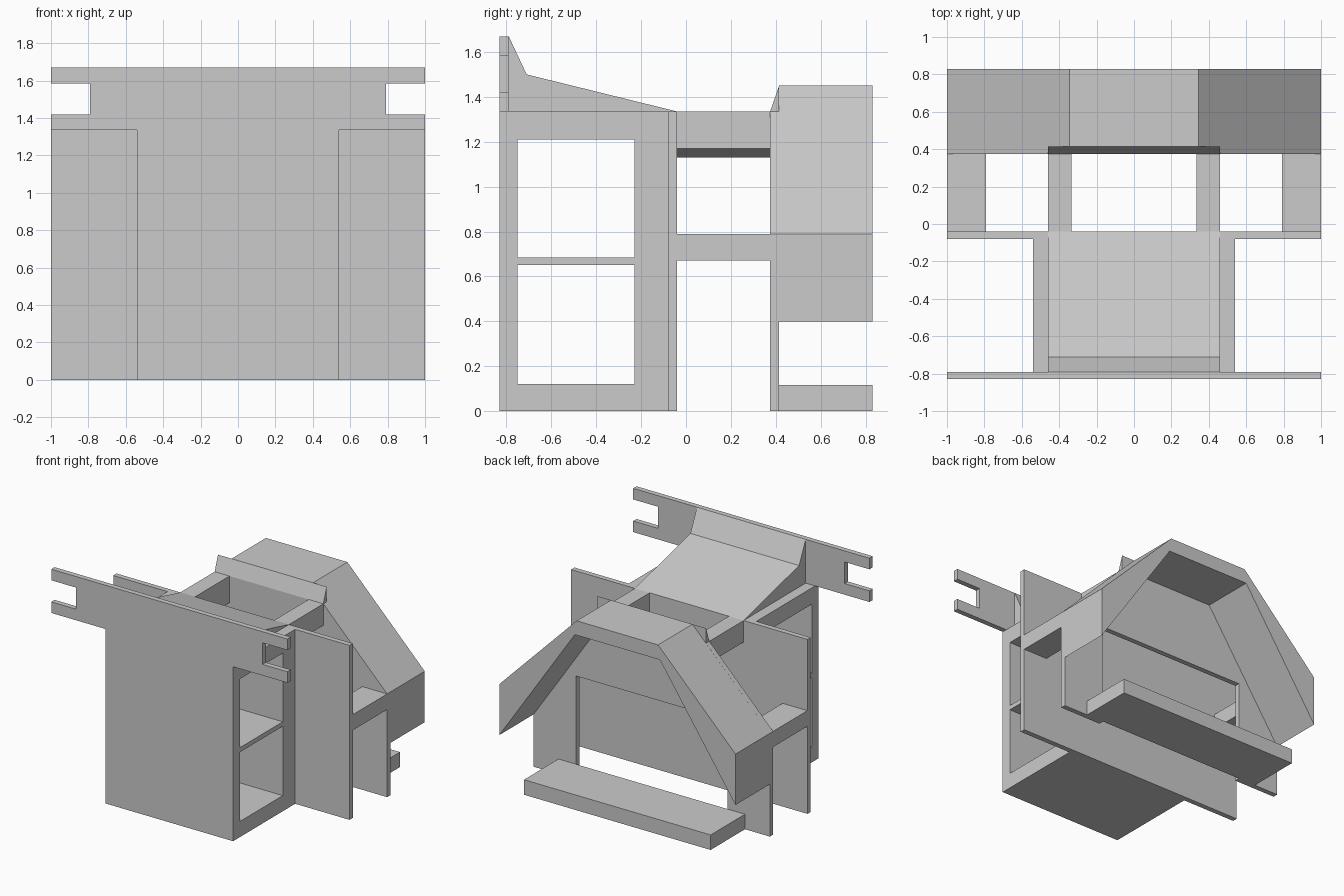
import bpy, bmesh
from mathutils import Vector

cube = bpy.data.objects.get("Cube")
if cube:
    bpy.data.objects.remove(cube, do_unlink=True)

GREY = (0.6, 0.6, 0.6, 1)
grey = bpy.data.materials.new("plain_grey")
grey.use_nodes = True
grey.diffuse_color = GREY
grey.node_tree.nodes["Principled BSDF"].inputs["Base Color"].default_value = GREY


def prism(name, axis, start, end, *loops):
    """Extrude an outline (plus optional hole outlines) along x or y."""
    bm = bmesh.new()
    edges = []
    for loop in loops:
        vs = [bm.verts.new((start, u, v) if axis == "x" else (u, start, v)) for u, v in loop]
        edges += [bm.edges.new((vs[i - 1], vs[i])) for i in range(len(vs))]
    way = Vector((1, 0, 0)) if axis == "x" else Vector((0, 1, 0))
    bmesh.ops.triangle_fill(bm, edges=edges, use_beauty=True, normal=way)
    out = bmesh.ops.extrude_face_region(bm, geom=bm.faces[:])
    moved = [g for g in out["geom"] if isinstance(g, bmesh.types.BMVert)]
    bmesh.ops.translate(bm, verts=moved, vec=way * (end - start))
    bmesh.ops.recalc_face_normals(bm, faces=bm.faces[:])
    mesh = bpy.data.meshes.new(name)
    bm.to_mesh(mesh)
    bm.free()
    mesh.materials.append(grey)
    obj = bpy.data.objects.new(name, mesh)
    bpy.context.collection.objects.link(obj)
    return obj


def rect(u0, u1, v0, v1):
    return [(u0, v0), (u1, v0), (u1, v1), (u0, v1)]


def mirrored(half):
    """Complete a right-hand half outline with its mirror image."""
    return half + [(-u, v) for u, v in reversed(half)]


DECK = 1.335      # height of the block and side panels
SEAT = 0.79       # height of the side seats and the arch shoulders
FRONT, BACK = -0.83, 0.83
PLATE = -0.79     # rear of the front plate
WALL = -0.04      # rear of the block
PANEL, ARCH = 0.375, 0.415

# Front plate with a notched crossbar
prism("front_plate", "y", FRONT, PLATE, mirrored([
    (0.54, 0), (0.54, DECK), (1, DECK), (1, 1.42), (0.79, 1.42),
    (0.79, 1.585), (1, 1.585), (1, 1.67)]))

# Main block with two openings running through it
prism("main_block", "x", -0.54, 0.54, rect(PLATE, WALL, 0, DECK),
      rect(-0.75, -0.23, 0.12, 0.65), rect(-0.75, -0.23, 0.685, 1.21))

# Sloping top of the block
prism("sloped_top", "x", -0.46, 0.46,
      [(PLATE, DECK), (WALL, DECK), (-0.71, 1.5), (PLATE, 1.67)])

# Side pieces, one set on each side
for side, s in (("left", 1), ("right", -1)):
    prism(side + "_wing_panel", "y", -0.08, WALL, rect(0.54 * s, s, 0, DECK))
    prism(side + "_seat", "y", WALL, PANEL, rect(0.79 * s, s, 0.67, SEAT))
    prism(side + "_arm", "y", WALL, PANEL, [
        (0.335 * s, 1.13), (0.46 * s, 1.17), (0.46 * s, DECK), (0.335 * s, DECK)])

# Rear panel standing on two legs, with a tilted lip on top
prism("rear_panel", "y", PANEL, ARCH, mirrored([
    (0.64, SEAT), (0.64, 0), (1, 0), (1, SEAT), (0.46, DECK)]))
prism("rear_lip", "x", -0.46, 0.46, [(PANEL, DECK), (ARCH, DECK), (ARCH, 1.45)])

# Hollow arched hood and the low bench under it
prism("rear_hood", "y", ARCH, BACK, [
    (1, 0.4), (1, SEAT), (0.345, 1.45), (-0.345, 1.45), (-1, SEAT), (-1, 0.4),
    (-0.36, 1.34), (0.36, 1.34)])
prism("rear_bench", "y", ARCH, BACK, rect(-0.79, 0.79, 0, 0.115))
